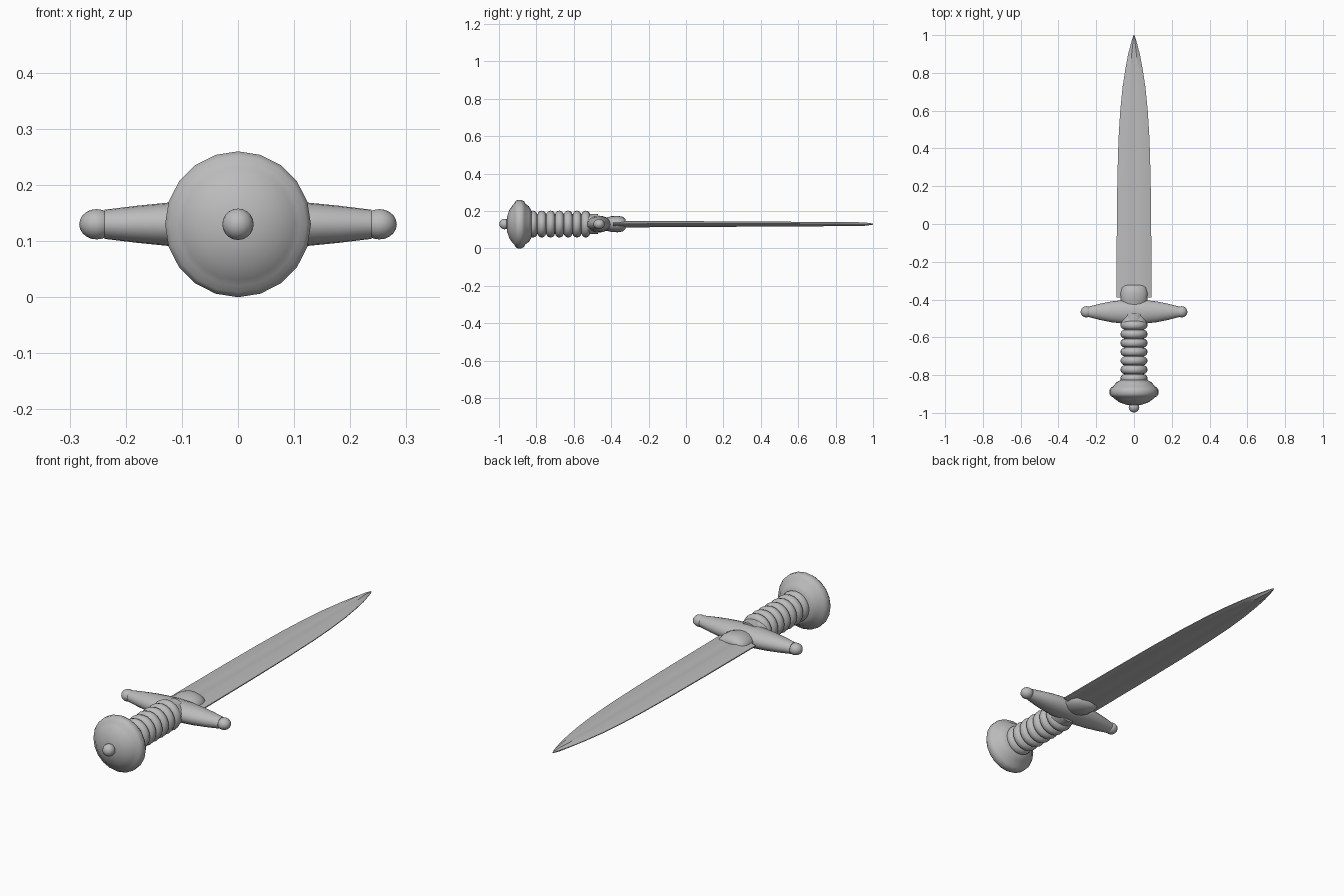
import bpy, bmesh
from math import pi, cos, sin, radians
from mathutils import Matrix

if "Cube" in bpy.data.objects:
    bpy.data.objects.remove(bpy.data.objects["Cube"])

AXIS_Z = 0.13  # height of the dagger's long axis

steel = bpy.data.materials.new("grey steel")
steel.use_nodes = True
COLOUR = (0.5, 0.5, 0.5, 1)
steel.diffuse_color = COLOUR
steel.node_tree.nodes["Principled BSDF"].inputs["Base Color"].default_value = COLOUR


def finish(name, bm, angle=40):
    bmesh.ops.remove_doubles(bm, verts=bm.verts, dist=1e-5)
    bmesh.ops.recalc_face_normals(bm, faces=bm.faces)
    mesh = bpy.data.meshes.new(name)
    bm.to_mesh(mesh)
    bm.free()
    mesh.materials.append(steel)
    obj = bpy.data.objects.new(name, mesh)
    obj.location.z = AXIS_Z
    bpy.context.collection.objects.link(obj)
    bpy.ops.object.select_all(action='DESELECT')
    obj.select_set(True)
    bpy.context.view_layer.objects.active = obj
    bpy.ops.object.shade_smooth_by_angle(angle=radians(angle))
    return obj


def skin(bm, rings):
    """Join closed rings of points and cap both ends."""
    loops = [[bm.verts.new(p) for p in ring] for ring in rings]
    n = len(loops[0])
    for a, b in zip(loops, loops[1:]):
        for i in range(n):
            j = (i + 1) % n
            bm.faces.new((a[i], a[j], b[j], b[i]))
    bm.faces.new(loops[0])
    bm.faces.new(loops[-1])


def loft(name, sections, sides=20, angle=40, along_x=False, offset=0):
    """Ellipses given as (position, half width, half height) along y or x."""
    bm = bmesh.new()
    rings = []
    for t, w, h in sections:
        ring = []
        for i in range(sides):
            a = 2 * pi * i / sides
            u, v = w * cos(a), h * sin(a)
            ring.append((t, offset + u, v) if along_x else (u, t, v))
        rings.append(ring)
    skin(bm, rings)
    return finish(name, bm, angle)


def ball(name, centre, size):
    bm = bmesh.new()
    bmesh.ops.create_uvsphere(bm, u_segments=16, v_segments=10, radius=1)
    bm.transform(Matrix.Translation(centre) @ Matrix.Diagonal((*size, 1)))
    return finish(name, bm)


# Pommel: domed face, thick rim, tapered back and end knob
pommel = [(-0.96, 0.012), (-0.957, 0.04), (-0.945, 0.075), (-0.928, 0.1),
          (-0.918, 0.11), (-0.912, 0.122), (-0.9, 0.13), (-0.88, 0.13),
          (-0.866, 0.122), (-0.86, 0.11), (-0.84, 0.095), (-0.825, 0.07)]
loft("pommel", [(y, r, r) for y, r in pommel])
ball("pommel_knob", (0, -0.97, 0), (0.028, 0.028, 0.028))

# Grip: core wrapped in a row of rounded rings
loft("grip_core", [(-0.84, 0.054, 0.054), (-0.47, 0.054, 0.054)])
for k in range(7):
    y = -0.818 + 0.047 * k
    ring = [(y + 0.0235 * sin(a), 0.048 + 0.024 * cos(a))
            for a in [radians(d) for d in range(-90, 91, 30)]]
    loft(f"grip_ring_{k + 1}", [(t, r, r) for t, r in ring], angle=60)

# Guard: tapered crossbar with rounded ends
half = [(0.06, 0.062, 0.043), (0.12, 0.055, 0.039), (0.18, 0.043, 0.033),
        (0.238, 0.028, 0.026)]
bar = [(-x, w, h) for x, w, h in reversed(half)] + [(0, 0.064, 0.045)] + half
loft("guard", bar, along_x=True, offset=-0.465)
for side, s in (("left", 1), ("right", -1)):
    ball(f"guard_{side}_tip", (s * 0.252, -0.465, 0), (0.031, 0.03, 0.027))
loft("grip_collar", [(-0.535, 0.058, 0.05), (-0.525, 0.07, 0.056),
                     (-0.5, 0.072, 0.05), (-0.45, 0.06, 0.04)])

# Collar gripping the root of the blade
loft("blade_collar", [(-0.43, 0.06, 0.034), (-0.4, 0.072, 0.042),
                      (-0.365, 0.073, 0.044), (-0.338, 0.066, 0.039),
                      (-0.325, 0.055, 0.028), (-0.322, 0.04, 0.015)], angle=50)

# Blade: double edged, with a shallow fuller down each face
bm = bmesh.new()
rings = []
outline = [(-0.39, 0.093), (0, 0.091), (0.25, 0.088), (0.45, 0.082),
           (0.6, 0.073), (0.72, 0.061), (0.82, 0.046), (0.9, 0.031),
           (0.96, 0.015), (0.985, 0.008), (1, 0.002)]
for y, w in outline:
    t = 0.018 - 0.008 * (y + 0.39) / 1.39
    if y > 0.95:
        t *= 0.3 + 0.7 * (1 - y) / 0.05
    upper = [(1, 0.15), (0.4, 1), (0.2, 0.8), (0, 0.72),
             (-0.2, 0.8), (-0.4, 1), (-1, 0.15)]
    lower = [(-u, -v) for u, v in upper]
    rings.append([(u * w, y, v * t) for u, v in upper + lower])
skin(bm, rings)
finish("blade", bm, 30)
